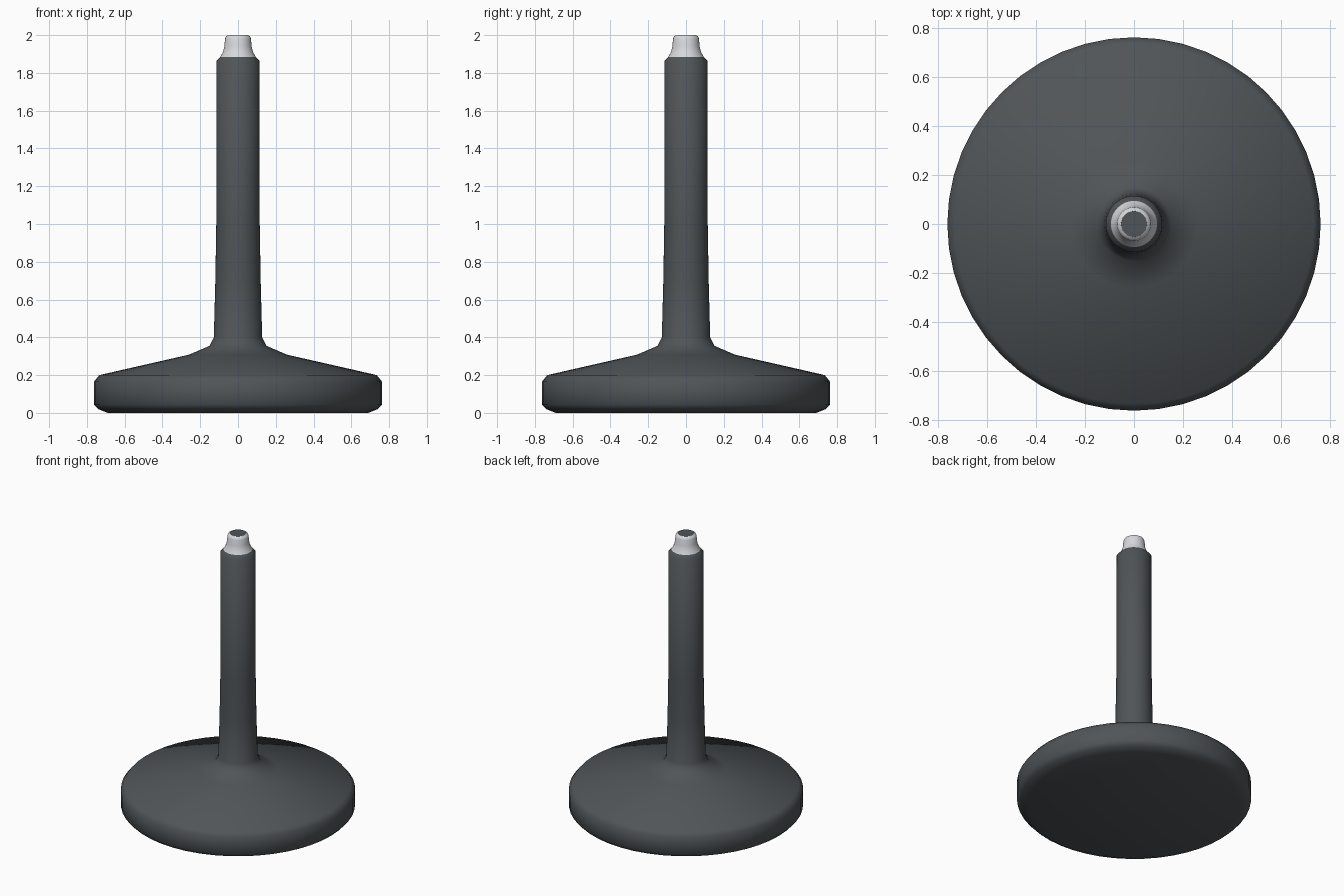
import bpy, bmesh, math

if "Cube" in bpy.data.objects:
    bpy.data.objects.remove(bpy.data.objects["Cube"])

SIDES = 48


def material(name, rgb):
    m = bpy.data.materials.new(name)
    m.diffuse_color = (*rgb, 1)
    m.use_nodes = True
    m.node_tree.nodes["Principled BSDF"].inputs["Base Color"].default_value = m.diffuse_color
    return m


dark = material("dark_grey", (0.08, 0.09, 0.097))
light = material("light_grey", (0.68, 0.69, 0.72))


def lathe(name, profile, mat, angle=40):
    """Spin (radius, z) points round the z axis; radius 0 makes a pole."""
    bm = bmesh.new()
    rings = []
    for r, z in profile:
        if r == 0:
            rings.append([bm.verts.new((0, 0, z))] * SIDES)
        else:
            rings.append([bm.verts.new((r * math.cos(math.tau * i / SIDES),
                                        r * math.sin(math.tau * i / SIDES), z))
                          for i in range(SIDES)])
    for a, b in zip(rings, rings[1:]):
        for i in range(SIDES):
            j = (i + 1) % SIDES
            quad = list(dict.fromkeys((a[i], a[j], b[j], b[i])))
            bm.faces.new(quad)
    me = bpy.data.meshes.new(name)
    bm.to_mesh(me)
    bm.free()
    me.materials.append(mat)
    ob = bpy.data.objects.new(name, me)
    bpy.context.collection.objects.link(ob)
    bpy.ops.object.select_all(action='DESELECT')
    ob.select_set(True)
    bpy.context.view_layer.objects.active = ob
    bpy.ops.object.shade_smooth_by_angle(angle=math.radians(angle))
    return ob


# Weighted foot flaring up into the tapered stem
lathe("base_and_stem", [
    (0, 0), (0.69, 0), (0.74, 0.02), (0.763, 0.045), (0.763, 0.165),
    (0.735, 0.2), (0.26, 0.308), (0.15, 0.355), (0.128, 0.4),
    (0.12, 0.7), (0.115, 1.0), (0.115, 1.862), (0.094, 1.885)], dark, 60)

# Pale collar at the tip
lathe("tip_collar", [
    (0.094, 1.885), (0.08, 1.91), (0.072, 1.94), (0.069, 1.98),
    (0.064, 1.993), (0.053, 2.0)], light, 60)

# Dark disc closing the tip
lathe("tip_cap", [(0.053, 2.0), (0, 2.0)], dark)
